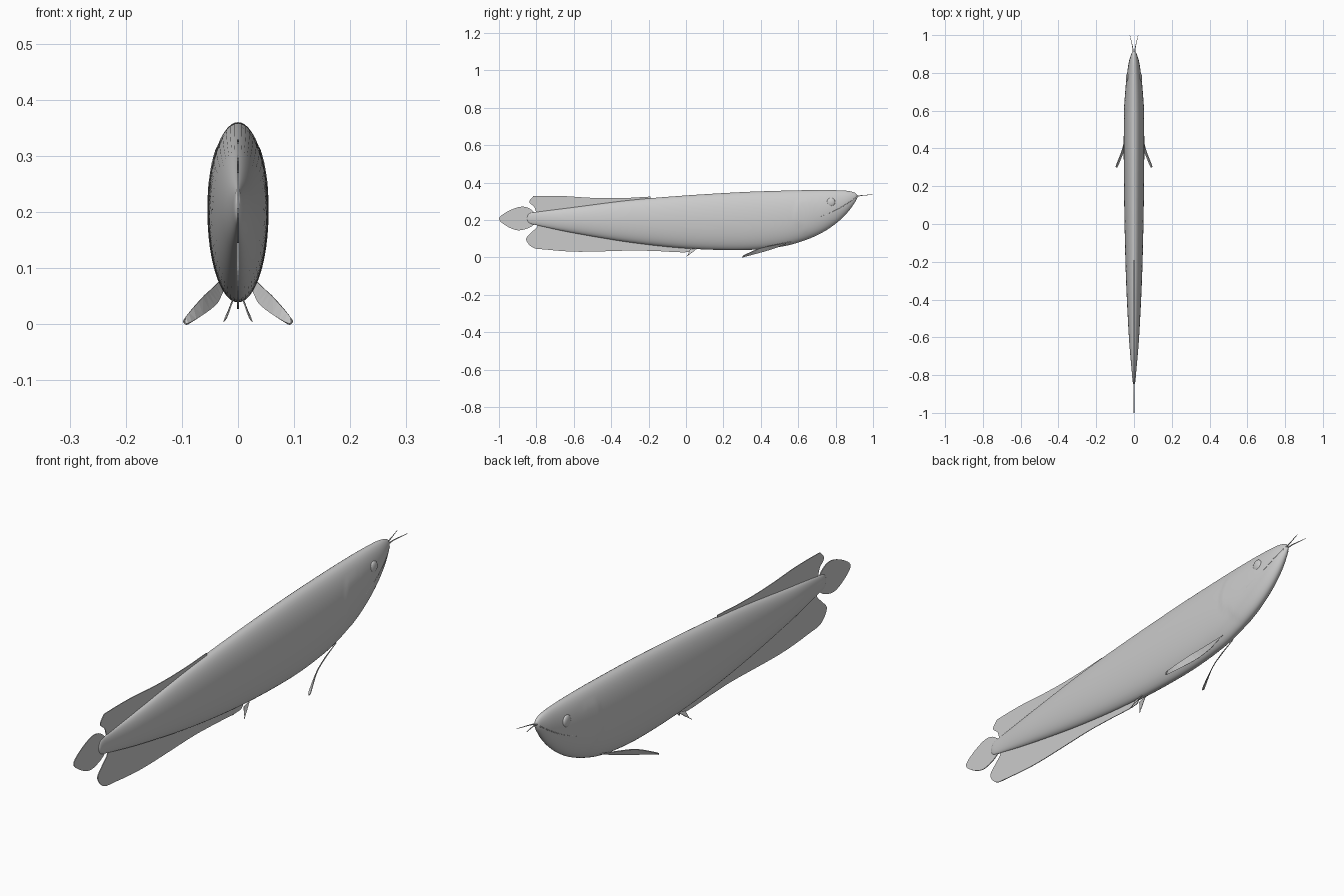
import bpy, bmesh, math
from mathutils import Vector

cube = bpy.data.objects.get("Cube")
if cube:
    bpy.data.objects.remove(cube, do_unlink=True)

silver = bpy.data.materials.new("silver_grey")
silver.use_nodes = True
GREY = (0.6, 0.6, 0.6, 1)
silver.diffuse_color = GREY
silver.node_tree.nodes["Principled BSDF"].inputs["Base Color"].default_value = GREY


def finish(name, bm, smooth=True):
    bmesh.ops.recalc_face_normals(bm, faces=bm.faces)
    mesh = bpy.data.meshes.new(name)
    bm.to_mesh(mesh)
    bm.free()
    mesh.materials.append(silver)
    obj = bpy.data.objects.new(name, mesh)
    bpy.context.collection.objects.link(obj)
    if smooth:
        mesh.shade_smooth()
    return obj


def spline(pts, steps):
    """Catmull-Rom samples through a list of points."""
    pts = [Vector(p) for p in pts]
    ext = [2 * pts[0] - pts[1]] + pts + [2 * pts[-1] - pts[-2]]
    out = []
    for i in range(len(pts) - 1):
        a, b, c, d = ext[i:i + 4]
        for s in range(steps):
            t = s / steps
            out.append(0.5 * (2 * b + (c - a) * t + (2 * a - 5 * b + 4 * c - d) * t ** 2
                              + (3 * b - a - 3 * c + d) * t ** 3))
    return out + [pts[-1]]


# Body stations: y, top z, bottom z, half width
STATIONS = [
    (-0.85, 0.216, 0.200, 0.002), (-0.835, 0.236, 0.182, 0.007), (-0.78, 0.245, 0.168, 0.012),
    (-0.60, 0.268, 0.130, 0.027), (-0.30, 0.306, 0.080, 0.042), (0.0, 0.331, 0.048, 0.050),
    (0.30, 0.349, 0.039, 0.054), (0.50, 0.356, 0.056, 0.054), (0.62, 0.359, 0.086, 0.051),
    (0.72, 0.360, 0.128, 0.045), (0.80, 0.359, 0.180, 0.036), (0.86, 0.356, 0.236, 0.026),
    (0.90, 0.347, 0.289, 0.014), (0.916, 0.334, 0.318, 0.004)]
RINGS = spline(STATIONS, 9)
SIDES = 48


def skin(y, z):
    """Half width of the body at a point of its side."""
    i = next((k for k in range(1, len(RINGS)) if RINGS[k][0] >= y), len(RINGS) - 1)
    a, b = RINGS[i - 1], RINGS[i]
    _, top, bot, w = a.lerp(b, (y - a[0]) / (b[0] - a[0]))
    u = (2 * z - top - bot) / (top - bot)
    return w * math.sqrt(max(0, 1 - u * u))


# Body, with gill covers standing slightly proud of the flank
bm = bmesh.new()
loops = []
for y, top, bot, w in RINGS:
    mid, half = (top + bot) / 2, (top - bot) / 2
    loop = []
    for k in range(SIDES):
        a = math.tau * k / SIDES
        x, z = w * math.cos(a), mid + half * math.sin(a)
        gill_edge = 0.58 + 0.9 * max(0, 0.2 - z) + 0.5 * max(0, z - 0.26)
        if gill_edge < y < gill_edge + 0.12 and 0.07 < z < 0.31:
            x += math.copysign(0.002 * abs(math.cos(a)) * (1 - (y - gill_edge) / 0.12), x)
        loop.append(bm.verts.new((x, y, z)))
    loops.append(loop)
for p, q in zip(loops, loops[1:]):
    for k in range(SIDES):
        n = (k + 1) % SIDES
        bm.faces.new((p[k], p[n], q[n], q[k]))
bm.faces.new(loops[0])
bm.faces.new(loops[-1])
finish("body", bm)


def fin(name, outline, thickness=0.003):
    """Thin blade from an outline of 3D points."""
    bm = bmesh.new()
    bm.faces.new([bm.verts.new(p) for p in outline])
    bmesh.ops.triangulate(bm, faces=bm.faces[:])
    obj = finish(name, bm, smooth=False)
    mod = obj.modifiers.new("thickness", "SOLIDIFY")
    mod.thickness = thickness
    mod.offset = 0
    return obj


def median_fin(name, edge, root):
    outline = [(0, y, z) for y, z in spline(edge, 5)] + [(0, y, z) for y, z in root]
    fin(name, outline)


# Fins on the centre line
median_fin("dorsal_fin",
           [(-0.19, 0.325), (-0.34, 0.317), (-0.50, 0.318), (-0.66, 0.328), (-0.80, 0.328),
            (-0.82, 0.322), (-0.838, 0.296), (-0.81, 0.268), (-0.80, 0.235)],
           [(-0.60, 0.25), (-0.30, 0.29), (-0.19, 0.30)])
median_fin("anal_fin",
           [(0.03, 0.042), (-0.01, 0.027), (-0.25, 0.037), (-0.57, 0.030), (-0.75, 0.042),
            (-0.82, 0.053), (-0.855, 0.096), (-0.83, 0.13), (-0.80, 0.158), (-0.79, 0.18)],
           [(-0.60, 0.15), (-0.30, 0.10), (0.0, 0.06)])
median_fin("tail_fin",
           [(-0.80, 0.23), (-0.84, 0.263), (-0.89, 0.270), (-0.96, 0.242), (-1.0, 0.206),
            (-0.96, 0.168), (-0.90, 0.145), (-0.84, 0.158), (-0.80, 0.185)], [])


def blade(name, pts, s, thickness):
    fin(name, [(s * p.x, p.y, p.z) for p in spline(pts, 4)], thickness)


def tube(name, pts, radius, tip):
    """Tapered strand along a smooth path."""
    curve = bpy.data.curves.new(name, "CURVE")
    curve.dimensions = "3D"
    curve.bevel_depth = radius
    curve.bevel_resolution = 2
    curve.use_fill_caps = True
    path = spline(pts, 6)
    line = curve.splines.new("POLY")
    line.points.add(len(path) - 1)
    for i, (pt, p) in enumerate(zip(line.points, path)):
        pt.co = (*p, 1)
        pt.radius = 1 + (tip - 1) * i / (len(path) - 1)
    curve.materials.append(silver)
    bpy.context.collection.objects.link(bpy.data.objects.new(name, curve))


# Paired parts
for side, s in (("left", 1), ("right", -1)):
    blade(side + "_pectoral_fin",
          [(0.026, 0.56, 0.084), (0.044, 0.47, 0.066), (0.064, 0.39, 0.047), (0.094, 0.312, 0.012),
           (0.095, 0.302, 0.002), (0.084, 0.31, 0.003), (0.042, 0.42, 0.032),
           (0.028, 0.49, 0.055)], s, 0.003)
    blade(side + "_pelvic_fin",
          [(0.008, 0.06, 0.048), (0.017, 0.03, 0.024), (0.026, 0.002, 0.005), (0.020, 0.01, 0.012),
           (0.010, 0.02, 0.04)], s, 0.002)
    tube(side + "_barbel",
         [(s * 0.003, 0.905, 0.325), (s * 0.008, 0.94, 0.331), (s * 0.022, 1.0, 0.336)], 0.003, 0.3)
    # Lip following the flank from the snout to below the eye
    mouth = [(0.905, 0.318), (0.86, 0.287), (0.80, 0.252), (0.72, 0.218)]
    tube(side + "_lip", [(s * (skin(y, z) - 0.0004), y, z) for y, z in mouth], 0.002, 0.4)
    # Eye
    bm = bmesh.new()
    bmesh.ops.create_uvsphere(bm, u_segments=24, v_segments=14, radius=1)
    for v in bm.verts:
        v.co = (s * (skin(0.775, 0.295) - 0.003) + v.co.x * 0.009,
                0.775 + v.co.y * 0.023, 0.295 + v.co.z * 0.023)
    finish(side + "_eye", bm)
